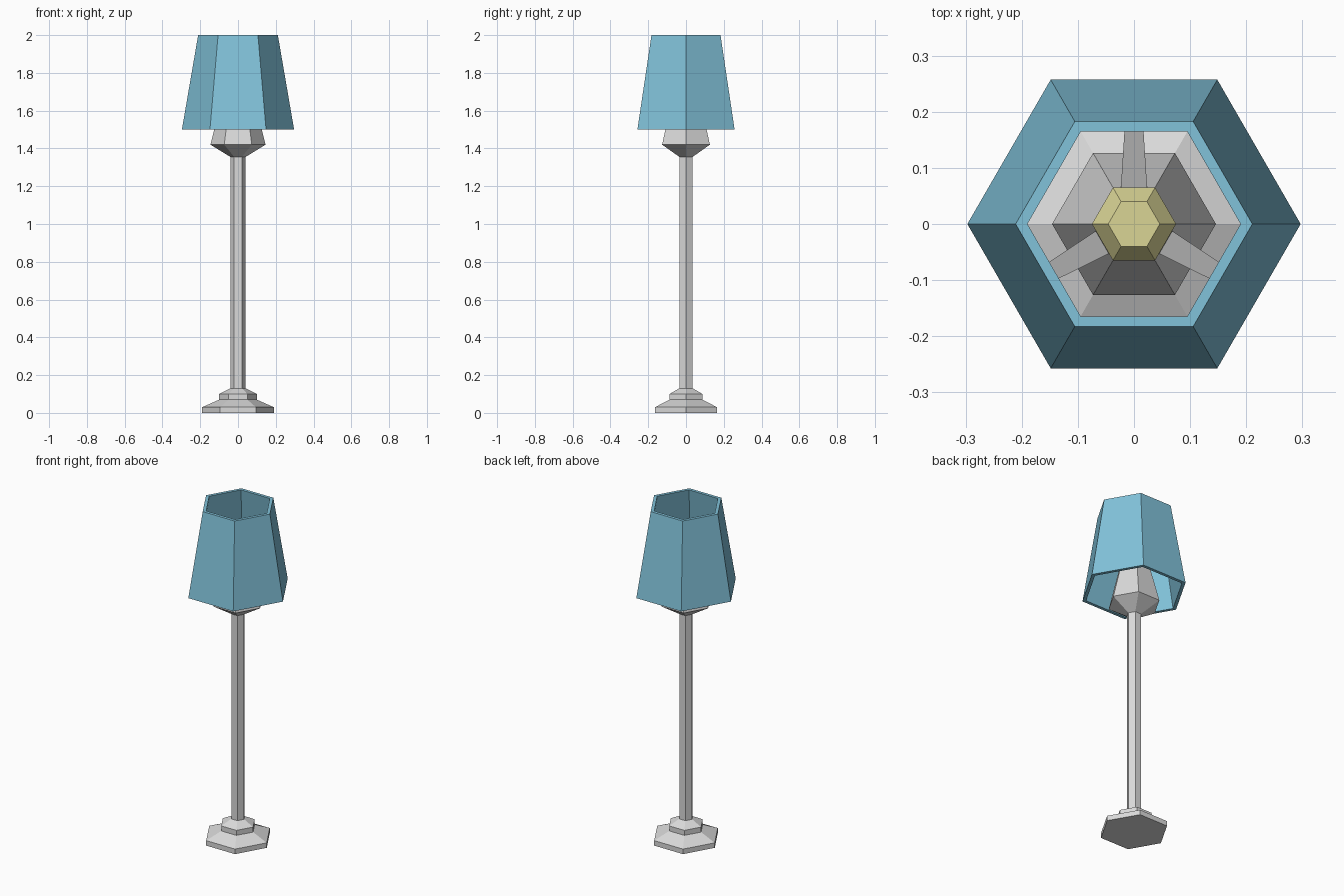
import bpy, bmesh, math

if "Cube" in bpy.data.objects:
    bpy.data.objects.remove(bpy.data.objects["Cube"])


def material(name, rgb):
    m = bpy.data.materials.new(name)
    m.diffuse_color = (*rgb, 1.0)
    m.use_nodes = True
    m.node_tree.nodes["Principled BSDF"].inputs["Base Color"].default_value = m.diffuse_color
    return m


light_metal = material("light metal", (0.70, 0.70, 0.70))
dark_metal = material("dark metal", (0.42, 0.42, 0.42))
blue = material("blue shade", (0.22, 0.54, 0.70))
yellow = material("bulb yellow", (0.70, 0.66, 0.30))


def add_object(name, bm, mat):
    bmesh.ops.recalc_face_normals(bm, faces=bm.faces[:])
    mesh = bpy.data.meshes.new(name)
    bm.to_mesh(mesh)
    bm.free()
    mesh.materials.append(mat)
    ob = bpy.data.objects.new(name, mesh)
    bpy.context.collection.objects.link(ob)
    return ob


def hex_turn(name, profile, mat, closed=False):
    """Turn a (radius, z) profile into a six-sided solid or closed ring."""
    bm = bmesh.new()
    rings = [[bm.verts.new((r * math.cos(i * math.pi / 3),
                            r * math.sin(i * math.pi / 3), z))
              for i in range(6)] for r, z in profile]
    pairs = list(zip(rings, rings[1:]))
    if closed:
        pairs.append((rings[-1], rings[0]))
    else:
        bm.faces.new(rings[0])
        bm.faces.new(rings[-1])
    for a, b in pairs:
        for i in range(6):
            j = (i + 1) % 6
            bm.faces.new((a[i], a[j], b[j], b[i]))
    return add_object(name, bm, mat)


# Stepped foot and pole
hex_turn("base", [(0.19, 0), (0.19, 0.03), (0.10, 0.07), (0.10, 0.10),
                  (0.042, 0.13)], light_metal)
hex_turn("pole", [(0.04, 0.12), (0.04, 1.37)], light_metal)

# Flared socket and bulb
hex_turn("socket", [(0.04, 1.355), (0.146, 1.42), (0.075, 1.70)], light_metal)
hex_turn("bulb", [(0.075, 1.70), (0.075, 1.79), (0.046, 1.83)], yellow)

# Open thick-walled shade
hex_turn("lamp_shade", [(0.297, 1.5), (0.211, 2.0), (0.19, 2.0),
                        (0.276, 1.5)], blue, closed=True)

# Three tapered struts holding the shade
for k in range(3):
    a = math.radians(90 + 120 * k)
    c, s = math.cos(a), math.sin(a)
    bm = bmesh.new()
    bot, top = [[bm.verts.new((d * c - w * s, d * s + w * c, z))
                 for d, w in ((0.04, -0.025), (0.212, -0.014),
                              (0.212, 0.014), (0.04, 0.025))]
                for z in (1.675, 1.698)]
    bm.faces.new(bot)
    bm.faces.new(top)
    for i in range(4):
        j = (i + 1) % 4
        bm.faces.new((bot[i], bot[j], top[j], top[i]))
    add_object(f"shade_strut_{k + 1}", bm, dark_metal)
